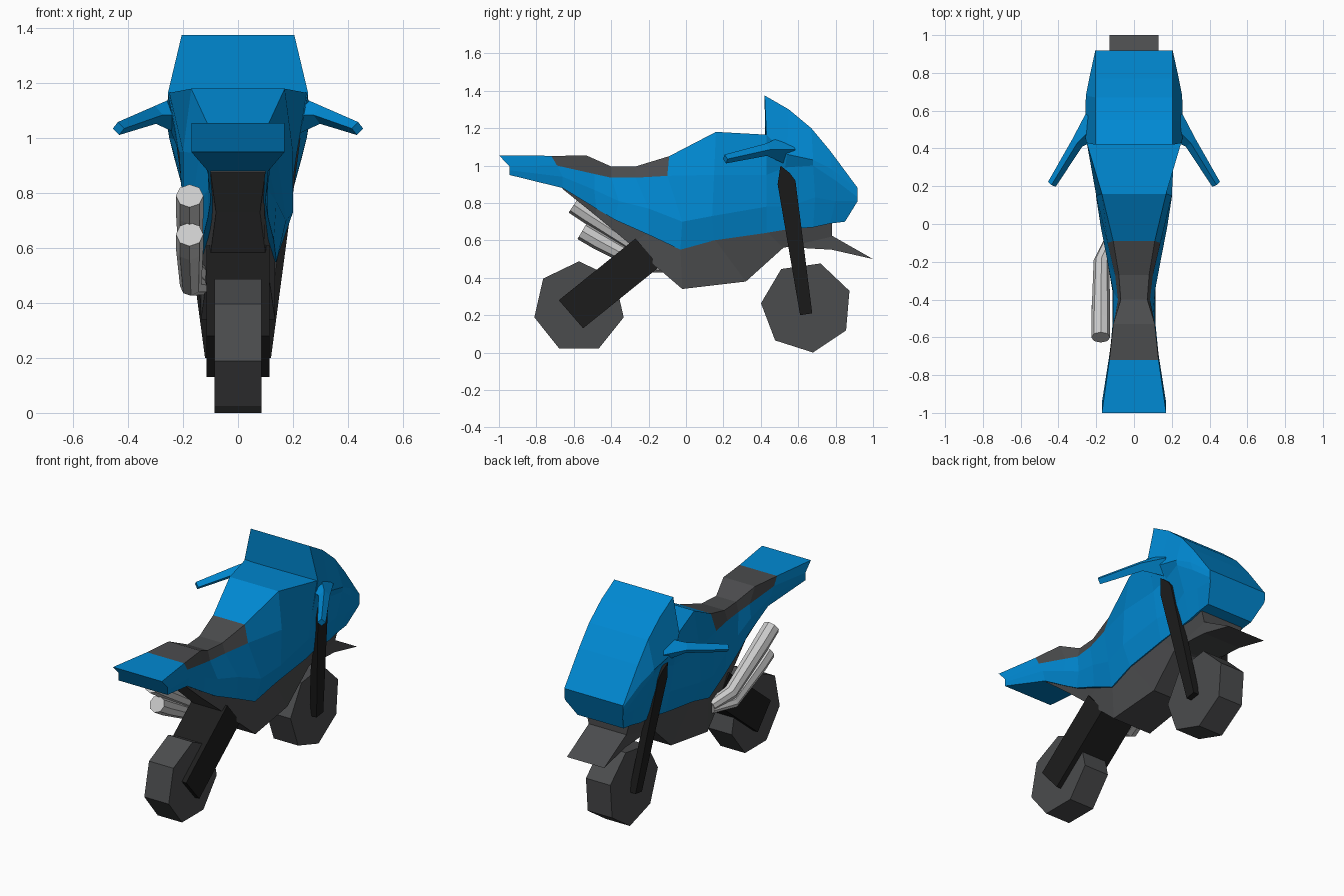
import bpy, bmesh, math

if "Cube" in bpy.data.objects:
    bpy.data.objects.remove(bpy.data.objects["Cube"])


def material(name, rgb):
    m = bpy.data.materials.new(name)
    m.diffuse_color = (*rgb, 1)
    m.use_nodes = True
    m.node_tree.nodes["Principled BSDF"].inputs["Base Color"].default_value = m.diffuse_color
    return m


BLUE = material("blue_paint", (0.0, 0.25, 0.65))
GREY = material("dark_grey", (0.07, 0.072, 0.075))
BLACK = material("black", (0.012, 0.012, 0.012))
SILVER = material("silver", (0.55, 0.55, 0.55))


def finish(name, bm, *mats):
    bmesh.ops.recalc_face_normals(bm, faces=bm.faces)
    me = bpy.data.meshes.new(name)
    bm.to_mesh(me)
    bm.free()
    for m in mats:
        me.materials.append(m)
    ob = bpy.data.objects.new(name, me)
    bpy.context.collection.objects.link(ob)
    return ob


def loft(name, stations, *mats, accent=lambda i, j, n: 0):
    """Skin half cross-sections (top to bottom), mirrored across x."""
    bm = bmesh.new()
    rings = []
    for st in stations:
        pts = list(st) + [(-x, y, z) for x, y, z in reversed(st)]
        rings.append([bm.verts.new(p) for p in pts])
    n = len(rings[0])
    for i in range(len(rings) - 1):
        a, b = rings[i], rings[i + 1]
        for j in range(n):
            k = (j + 1) % n
            f = bm.faces.new((a[j], a[k], b[k], b[j]))
            f.material_index = accent(i, j, n)
    bm.faces.new(rings[0])
    bm.faces.new(rings[-1])
    return finish(name, bm, *mats)


def prism(name, poly, x0, x1, mat):
    """Extrude a (y, z) outline between x0(z) and x1(z)."""
    bm = bmesh.new()
    a = [bm.verts.new((x0(z), y, z)) for y, z in poly]
    b = [bm.verts.new((x1(z), y, z)) for y, z in poly]
    bm.faces.new(a)
    bm.faces.new(b)
    for i in range(len(poly)):
        k = (i + 1) % len(poly)
        bm.faces.new((a[i], a[k], b[k], b[i]))
    return finish(name, bm, mat)


def slab(name, poly, half, mat):
    return prism(name, poly, lambda z: -half, lambda z: half, mat)


def tube(name, pts, radius, res, mat):
    """Flat-sided round bar through (x, y, z, radius factor) points."""
    cu = bpy.data.curves.new(name, 'CURVE')
    cu.dimensions = '3D'
    cu.bevel_depth = radius
    cu.bevel_resolution = res
    cu.use_fill_caps = True
    sp = cu.splines.new('POLY')
    sp.points.add(len(pts) - 1)
    for p, (x, y, z, r) in zip(sp.points, pts):
        p.co = (x, y, z, 1)
        p.radius = r
    sp.use_smooth = False
    cu.materials.append(mat)
    ob = bpy.data.objects.new(name, cu)
    bpy.context.collection.objects.link(ob)
    return ob


# Tail, seat and tank in one skin; the seat faces are grey
loft("body_with_seat", [
    [(.17, -1, 1.055), (.17, -.945, .997), (.17, -.945, .975), (.17, -.945, .95)],
    [(.13, -.72, 1.052), (.13, -.69, 1.0), (.125, -.66, .94), (.11, -.66, .88)],
    [(.11, -.53, 1.053), (.10, -.49, .955), (.11, -.49, .87), (.10, -.48, .77)],
    [(.07, -.40, .995), (.085, -.40, .935), (.11, -.36, .81), (.11, -.38, .71)],
    [(.08, -.27, .995), (.10, -.27, .935), (.14, -.20, .77), (.13, -.20, .63)],
    [(.11, -.09, 1.05), (.14, -.10, .945), (.175, -.02, .70), (.14, -.03, .55)],
    [(.17, .16, 1.18), (.20, .15, .95), (.20, .14, .73), (.155, .15, .60)],
    [(.25, .43, 1.165), (.215, .43, .95), (.19, .43, .78), (.16, .43, .64)],
], BLUE, GREY, accent=lambda i, j, n: int(1 <= i <= 4 and j in (0, n - 1, n - 2)))

# Front fairing with windshield
loft("front_fairing", [
    [(.205, .42, 1.375), (.255, .43, 1.165), (.215, .43, .95), (.19, .43, .78), (.16, .43, .64)],
    [(.205, .55, 1.30), (.258, .54, 1.06), (.205, .53, .99), (.18, .55, .78), (.155, .55, .66)],
    [(.205, .67, 1.20), (.255, .68, 1.03), (.25, .68, 1.0), (.205, .69, .83), (.16, .68, .67)],
    [(.205, .77, 1.08), (.235, .78, .98), (.23, .80, .92), (.20, .80, .81), (.16, .77, .69)],
    [(.205, .918, .88), (.205, .918, .87), (.205, .918, .83), (.20, .918, .81), (.16, .85, .70)],
], BLUE)

# Engine and lower frame
loft("engine_block", [
    [(.10, -.66, .885), (.10, -.66, .875)],
    [(.095, -.48, .78), (.08, -.48, .73)],
    [(.11, -.20, .64), (.10, -.30, .58)],
    [(.135, -.03, .56), (.135, -.02, .34)],
    [(.15, .15, .61), (.12, .32, .38)],
    [(.155, .43, .65), (.13, .52, .56)],
    [(.15, .78, .70), (.13, .78, .62)],
], GREY)

# Front fender wedge
slab("front_fender", [(.52, .565), (.78, .625), (1.0, .50), (.78, .55)], .13, GREY)

# Seven-sided wheels
for name, y, start in (("rear_wheel", -.572, 90), ("front_wheel", .645, -82)):
    ring = [math.radians(start + k * 360 / 7) for k in range(7)]
    slab(name, [(y + .245 * math.cos(a), .243 + .245 * math.sin(a)) for a in ring], .085, GREY)

# Swing arm
slab("swing_arm", [(-.68, .28), (-.55, .13), (-.14, .46), (-.27, .61)], .115, BLACK)

# Forks and handlebars on both sides
for side, s in (("left", -1), ("right", 1)):
    prism(side + "_fork",
          [(.505, 1.0), (.49, .9), (.61, .2), (.675, .21), (.585, .92), (.555, .96)],
          lambda z: s * (.075 + .134 * (z - .2)), lambda z: s * (.12 + .134 * (z - .2)), BLACK)
    tube(side + "_handlebar",
         [(s * .435, .21, 1.035, .8), (s * .30, .43, 1.085, 1.1), (s * .20, .53, 1.085, 2.6)],
         .03, 0, BLUE)

# Twin exhaust pipes on the left side
tube("upper_exhaust", [(-.176, -.60, .79, 1), (-.176, -.51, .73, 1), (-.172, -.20, .53, .85),
                       (-.12, -.08, .48, .7)], .05, 2, SILVER)
tube("lower_exhaust", [(-.176, -.555, .65, 1), (-.176, -.47, .60, 1), (-.172, -.22, .465, .8),
                       (-.12, -.08, .46, .6)], .05, 2, SILVER)
